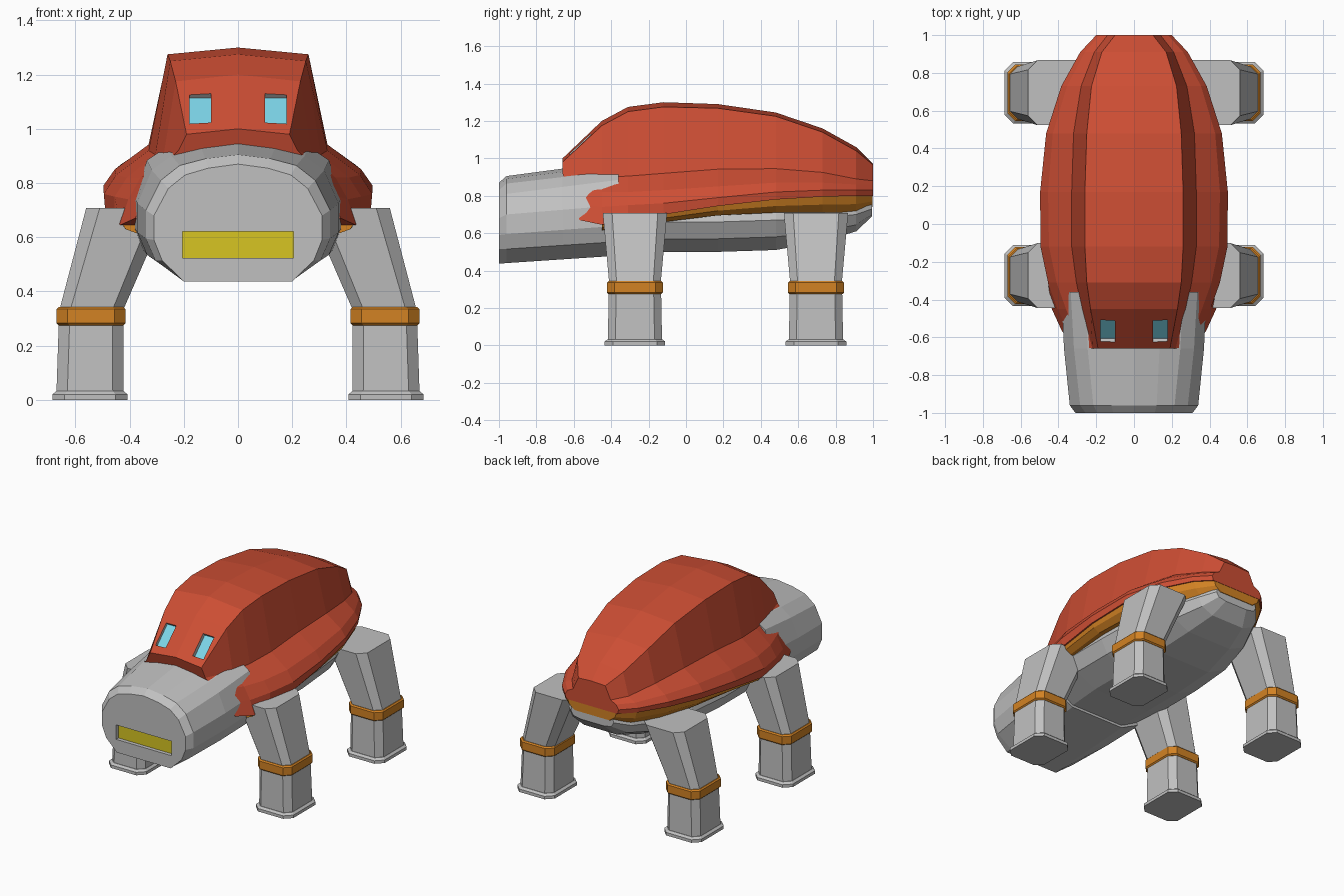
import bpy, bmesh, math
from mathutils import Vector, Matrix

if "Cube" in bpy.data.objects:
    bpy.data.objects.remove(bpy.data.objects["Cube"])


def material(name, colour):
    m = bpy.data.materials.new(name)
    m.diffuse_color = (*colour, 1)
    m.use_nodes = True
    m.node_tree.nodes["Principled BSDF"].inputs["Base Color"].default_value = m.diffuse_color
    return m


RED = material("red", (0.61, 0.076, 0.034))
GREY = material("grey", (0.53, 0.53, 0.53))
ORANGE = material("orange", (0.65, 0.225, 0.017))
YELLOW = material("yellow", (0.68, 0.56, 0.016))
BLUE = material("light blue", (0.2, 0.66, 0.8))


def finish(name, bm, mats):
    bmesh.ops.recalc_face_normals(bm, faces=bm.faces)
    me = bpy.data.meshes.new(name)
    bm.to_mesh(me)
    bm.free()
    ob = bpy.data.objects.new(name, me)
    bpy.context.collection.objects.link(ob)
    for m in mats:
        me.materials.append(m)
    return ob


def loft(name, rings, mats):
    """Skin a list of closed rings and cap both ends."""
    bm = bmesh.new()
    vs = [[bm.verts.new(p) for p in ring] for ring in rings]
    n = len(vs[0])
    for a, b in zip(vs, vs[1:]):
        for i in range(n):
            j = (i + 1) % n
            bm.faces.new((a[i], a[j], b[j], b[i]))
    bm.faces.new(vs[0])
    bm.faces.new(vs[-1])
    return finish(name, bm, mats)


def mirrored(half):
    """Full ring from a half outline running top to bottom on +x."""
    return half + [(-x, y, z) for x, y, z in reversed(half) if x > 1e-6]


def recess(target, centre, size, tilt, lining):
    """Cut a box pocket whose back face (local +y) has its own colour."""
    bm = bmesh.new()
    bmesh.ops.create_cube(bm, size=1)
    bmesh.ops.scale(bm, vec=size, verts=bm.verts)
    for f in bm.faces:
        f.material_index = 2 if f.calc_center_median().y > size[1] * 0.4 else 1
    bm.transform(Matrix.Translation(centre) @ Matrix.Rotation(tilt, 4, 'X'))
    cutter = finish("cutter", bm, lining)
    cutter.hide_render = True
    mod = target.modifiers.new("pocket", 'BOOLEAN')
    mod.operation, mod.solver, mod.object = 'DIFFERENCE', 'EXACT', cutter
    bpy.context.view_layer.objects.active = target
    bpy.ops.object.modifier_apply(modifier=mod.name)
    bpy.data.objects.remove(cutter)


# Shell: y, top z, then (x, z) of upper edge, waist, shoulder, side, rim
stations = [
    (-0.66, 1.00, (0.19, 0.98), (0.22, 0.92), (0.29, 0.85), (0.33, 0.76), (0.38, 0.67)),
    (-0.45, 1.20, (0.23, 1.175), (0.275, 0.90), (0.36, 0.82), (0.405, 0.74), (0.435, 0.645)),
    (-0.31, 1.275, (0.25, 1.25), (0.305, 0.905), (0.41, 0.82), (0.455, 0.75), (0.455, 0.67)),
    (-0.12, 1.30, (0.26, 1.275), (0.33, 0.92), (0.45, 0.83), (0.495, 0.76), (0.49, 0.70)),
    (0.17, 1.29, (0.26, 1.268), (0.33, 0.942), (0.455, 0.85), (0.497, 0.79), (0.49, 0.745)),
    (0.48, 1.245, (0.25, 1.225), (0.32, 0.945), (0.43, 0.87), (0.465, 0.82), (0.46, 0.78)),
    (0.73, 1.16, (0.225, 1.14), (0.28, 0.925), (0.355, 0.87), (0.385, 0.83), (0.38, 0.795)),
    (0.91, 1.06, (0.17, 1.04), (0.21, 0.89), (0.26, 0.86), (0.285, 0.83), (0.28, 0.80)),
    (1.00, 0.97, (0.10, 0.965), (0.14, 0.88), (0.18, 0.86), (0.20, 0.83), (0.19, 0.80)),
]
rings = []
for k, (y, top, *pts) in enumerate(stations):
    back = (0, 0, 0.02, 0.06, 0.09) if k == 0 else (0,) * 5   # swept-back front lip
    rings.append(mirrored([(0, y, top)] + [(x, y + d, z) for (x, z), d in zip(pts, back)]))
lining = [RED, GREY, BLUE]
shell = loft("shell", rings, lining)

# Eye pockets, square to the sloping brow
tilt = -math.radians(45.5)
inward = Vector((0, math.cos(tilt), math.sin(tilt)))
for s in (-1, 1):
    recess(shell, Vector((s * 0.139, -0.572, 1.08)) - inward * 0.02,
           (0.078, 0.1, 0.155), tilt, lining)

# Head: barrel widening toward the shell
front = [(0, 0.87), (0.11, 0.855), (0.195, 0.83), (0.257, 0.78), (0.31, 0.68),
         (0.31, 0.59), (0.28, 0.515), (0.2, 0.437)]
collar = [(0, 0.905), (0.12, 0.89), (0.215, 0.865), (0.285, 0.81), (0.34, 0.70),
          (0.34, 0.595), (0.305, 0.515), (0.2, 0.44)]
rear = [(0, 0.985), (0.15, 0.965), (0.26, 0.935), (0.335, 0.885), (0.385, 0.75),
        (0.385, 0.64), (0.35, 0.555), (0.2, 0.48)]
mid = [((a[0] + b[0]) / 2 + (0.008 if a[0] > 0.21 else 0), (a[1] + b[1]) / 2)
       for a, b in zip(collar, rear)]
lining = [GREY, GREY, YELLOW]
head = loft("head", [mirrored([(x, y, z) for x, z in prof]) for y, prof in
                     ((-1, front), (-0.96, collar), (-0.66, mid), (-0.36, rear))], lining)
# Mouth slot
recess(head, Vector((0, -1.02, 0.572)), (0.41, 0.09, 0.097), 0, lining)

# Belly: y, half width, bottom z, side crease z
belly = [(-0.43, 0.37, 0.495, 0.66), (-0.12, 0.41, 0.50, 0.66), (0.17, 0.41, 0.50, 0.66),
         (0.48, 0.39, 0.51, 0.67), (0.73, 0.32, 0.555, 0.68), (0.91, 0.235, 0.61, 0.70),
         (0.995, 0.16, 0.69, 0.73)]
loft("belly", [mirrored([(w * 0.9, y, 0.77), (w, y, c), (w * 0.88, y, (c + b) / 2 - 0.01),
                         (w * 0.52, y, b)]) for y, w, b, c in belly], [GREY])

# Trim: sloping band under the shell rim
drop = [0.03, 0.035, 0.04, 0.05, 0.07, 0.085, 0.09, 0.06]
loft("trim", [mirrored([(p[4][0] - 0.008, min(y, 0.998), p[4][1] + 0.005),
                        (p[4][0] - 0.02, min(y, 0.998), p[4][1] - d * 0.5),
                        (p[4][0] - 0.06, min(y, 0.998), p[4][1] - d)])
              for (y, t, *p), d in zip(stations[1:], drop)], [ORANGE])


def octagon(cx, cy, z, hx, hy, c=0.04):
    return [(cx + x, cy + y, z) for x, y in (
        (hx - c, -hy), (hx, c - hy), (hx, hy - c), (hx - c, hy),
        (c - hx, hy), (-hx, hy - c), (-hx, c - hy), (c - hx, -hy))]


# Legs: chamfered foot, shin, band and inward-leaning thigh
for end, cy in (("front", -0.273), ("rear", 0.695)):
    for side, s in (("left", 1), ("right", -1)):
        cx = 0.546 * s
        tag = f"{end}_{side}_"
        loft(tag + "foot", [octagon(cx, cy, 0, 0.139, 0.162, 0.045),
                            octagon(cx, cy, 0.02, 0.139, 0.162, 0.045),
                            octagon(cx, cy, 0.032, 0.125, 0.148)], [GREY])
        loft(tag + "shin", [octagon(cx, cy, 0.02, 0.124, 0.145),
                            octagon(cx - 0.004 * s, cy, 0.29, 0.119, 0.14)], [GREY])
        loft(tag + "band", [octagon(cx - 0.004 * s, cy, z, 0.127 - i, 0.15 - i)
                            for z, i in ((0.275, 0.008), (0.283, 0), (0.335, 0), (0.343, 0.008))],
             [ORANGE])
        loft(tag + "thigh", [octagon(cx - 0.006 * s, cy, 0.335, 0.118, 0.138),
                             octagon(0.41 * s, cy, 0.708, 0.15, 0.172, 0.05)], [GREY])
